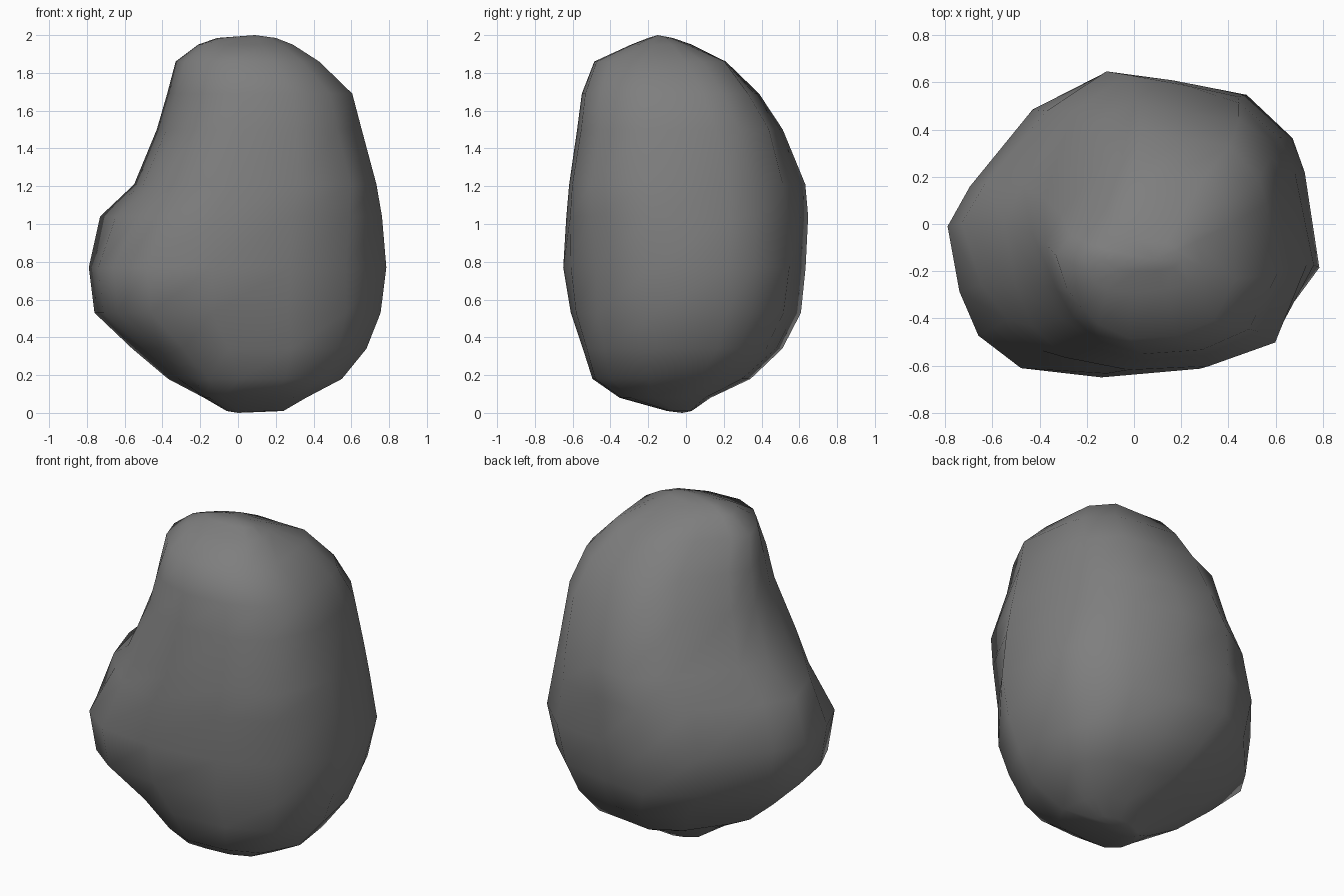
import bpy
import bmesh
from mathutils import Vector

cube = bpy.data.objects.get("Cube")
if cube:
    bpy.data.objects.remove(cube, do_unlink=True)

# Plan outline of the boulder at its widest, counter-clockwise
HALF_X, HALF_Y = 0.79, 0.65
OUTLINE = [(0.79, -0.18), (0.71, 0.23), (0.65, 0.37), (0.46, 0.55),
           (0.16, 0.61), (-0.14, 0.65), (-0.42, 0.49), (-0.69, 0.17),
           (-0.79, 0.0), (-0.74, -0.28), (-0.66, -0.47), (-0.48, -0.61),
           (-0.14, -0.65), (0.28, -0.62), (0.6, -0.5)]

# Layers from bottom to top: height, limits in x and y, then how much
# the corners swell: (-x -y), (+x -y), (-x +y), (+x +y)
LAYERS = [(0.01, -0.06, 0.24, -0.1, 0.03, 0, 0, 0, 0),
          (0.08, -0.18, 0.36, -0.35, 0.13, 0.05, 0, 0, 0.04),
          (0.18, -0.37, 0.55, -0.5, 0.34, -0.09, 0, 0.03, 0.06),
          (0.34, -0.56, 0.68, -0.55, 0.51, -0.06, 0, 0, -0.01),
          (0.53, -0.76, 0.755, -0.61, 0.61, 0, 0, -0.02, 0),
          (0.77, -0.79, 0.795, -0.65, 0.63, 0, -0.04, 0.04, 0.03),
          (1.04, -0.73, 0.76, -0.64, 0.65, -0.08, 0.01, -0.04, -0.02),
          (1.21, -0.55, 0.725, -0.62, 0.63, -0.02, 0.04, 0.02, -0.04),
          (1.5, -0.43, 0.655, -0.58, 0.5, -0.05, 0, 0.18, 0.05),
          (1.69, -0.375, 0.605, -0.555, 0.39, -0.06, 0, -0.05, 0.03),
          (1.86, -0.33, 0.43, -0.49, 0.22, -0.1, 0, -0.2, 0.13),
          (1.95, -0.21, 0.29, -0.29, 0.03, 0, 0, 0, 0),
          (1.985, -0.11, 0.2, -0.2, -0.07, 0, 0, 0, 0)]


def layer_points(z, x0, x1, y0, y1, *swell):
    """Fit the plan outline to one layer and swell its corners."""
    points = []
    for x, y in OUTLINE:
        u, v = x / HALF_X, y / HALF_Y
        corner = swell[(u > 0) + 2 * (v > 0)]
        grow = 1 + corner * (2 * u * v) ** 2
        points.append(Vector(((x0 + x1) / 2 + u * grow * (x1 - x0) / 2,
                              (y0 + y1) / 2 + v * grow * (y1 - y0) / 2, z)))
    return points


def make_material(name, value):
    mat = bpy.data.materials.new(name)
    mat.use_nodes = True
    color = (value, value, value, 1.0)
    mat.diffuse_color = color
    bsdf = next(n for n in mat.node_tree.nodes if n.type == "BSDF_PRINCIPLED")
    bsdf.inputs["Base Color"].default_value = color
    return mat


# Loft the layers and close both ends with a point
bm = bmesh.new()
rings = [[bm.verts.new(p) for p in layer_points(*layer)] for layer in LAYERS]
count = len(OUTLINE)
for low, high in zip(rings, rings[1:]):
    for i in range(count):
        j = (i + 1) % count
        bm.faces.new((low[i], low[j], high[j], high[i]))
bottom = bm.verts.new((0.0, -0.02, 0.0))
top = bm.verts.new((0.09, -0.15, 2.0))
for i in range(count):
    j = (i + 1) % count
    bm.faces.new((rings[0][j], rings[0][i], bottom))
    bm.faces.new((rings[-1][i], rings[-1][j], top))
bmesh.ops.recalc_face_normals(bm, faces=bm.faces)
for face in bm.faces:
    face.smooth = True

mesh = bpy.data.meshes.new("boulder")
bm.to_mesh(mesh)
bm.free()
mesh.materials.append(make_material("stone grey", 0.21))
boulder = bpy.data.objects.new("boulder", mesh)
bpy.context.collection.objects.link(boulder)
